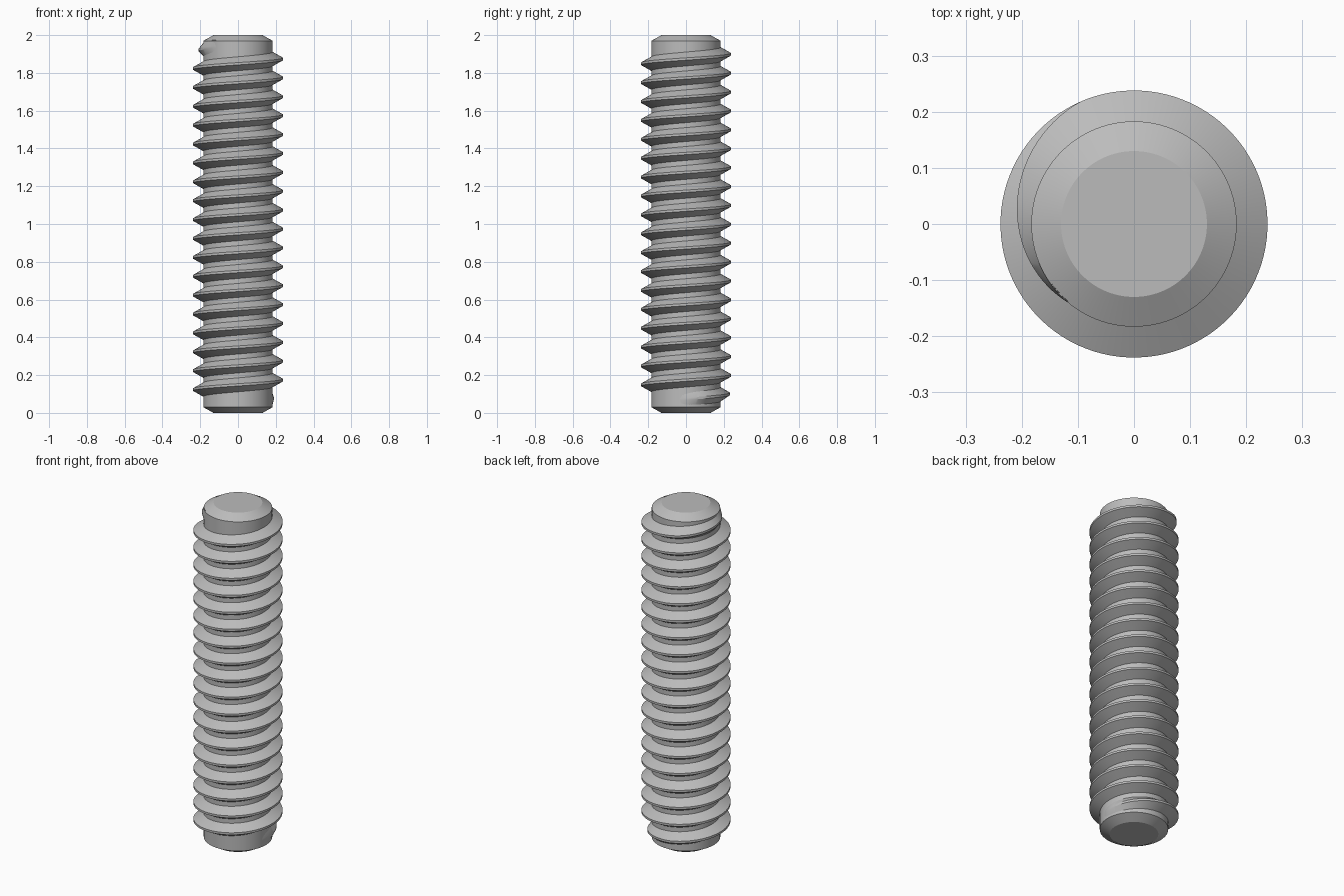
import bpy, bmesh
from math import cos, sin, pi, radians

cube = bpy.data.objects.get("Cube")
if cube:
    bpy.data.objects.remove(cube, do_unlink=True)

SEGMENTS = 96
CORE_R, CREST_R, TIP_R = 0.183, 0.238, 0.13
CHAMFER, HEIGHT, PITCH = 0.03, 2.0, 0.1

steel = bpy.data.materials.new("grey steel")
steel.use_nodes = True
grey = (0.5, 0.5, 0.5, 1)
steel.diffuse_color = grey
steel.node_tree.nodes["Principled BSDF"].inputs["Base Color"].default_value = grey


def skin(name, rings):
    """Bridge consecutive closed rings of points and cap both ends."""
    bm = bmesh.new()
    loops = [[bm.verts.new(p) for p in ring] for ring in rings]
    for a, b in zip(loops, loops[1:]):
        for i in range(len(a)):
            j = (i + 1) % len(a)
            bm.faces.new((a[i], a[j], b[j], b[i]))
    bm.faces.new(loops[0])
    bm.faces.new(loops[-1])
    bmesh.ops.recalc_face_normals(bm, faces=bm.faces)
    mesh = bpy.data.meshes.new(name)
    bm.to_mesh(mesh)
    bm.free()
    mesh.materials.append(steel)
    obj = bpy.data.objects.new(name, mesh)
    bpy.context.collection.objects.link(obj)
    bpy.ops.object.select_all(action="DESELECT")
    obj.select_set(True)
    bpy.context.view_layer.objects.active = obj
    bpy.ops.object.shade_smooth_by_angle(angle=radians(25))
    return obj


# Core rod with a chamfer at each end
def circle(r, z):
    turns = [2 * pi * i / SEGMENTS for i in range(SEGMENTS)]
    return [(r * cos(a), r * sin(a), z) for a in turns]


skin("core_rod", [circle(TIP_R, 0), circle(CORE_R, CHAMFER),
                  circle(CORE_R, HEIGHT - CHAMFER), circle(TIP_R, HEIGHT)])

# Right-handed helical thread, fading into the core at both ends
START, END, FADE = radians(-10), radians(18 * 360 + 230), radians(115)
ROOT_HALF, CREST_HALF, Z_START = 0.038, PITCH / 16, 0.0735


def thread_section(a):
    fade = min(1, (a - START) / FADE, (END - a) / FADE)
    crest = CORE_R + (CREST_R - CORE_R) * fade
    root = CORE_R - 0.002
    z = Z_START + PITCH * a / (2 * pi)
    profile = [(root, -ROOT_HALF), (crest, -CREST_HALF),
               (crest, CREST_HALF), (root, ROOT_HALF)]
    return [(r * cos(a), r * sin(a), z + dz) for r, dz in profile]


steps = round((END - START) / (2 * pi) * SEGMENTS)
skin("screw_thread", [thread_section(START + (END - START) * i / steps)
                      for i in range(steps + 1)])
